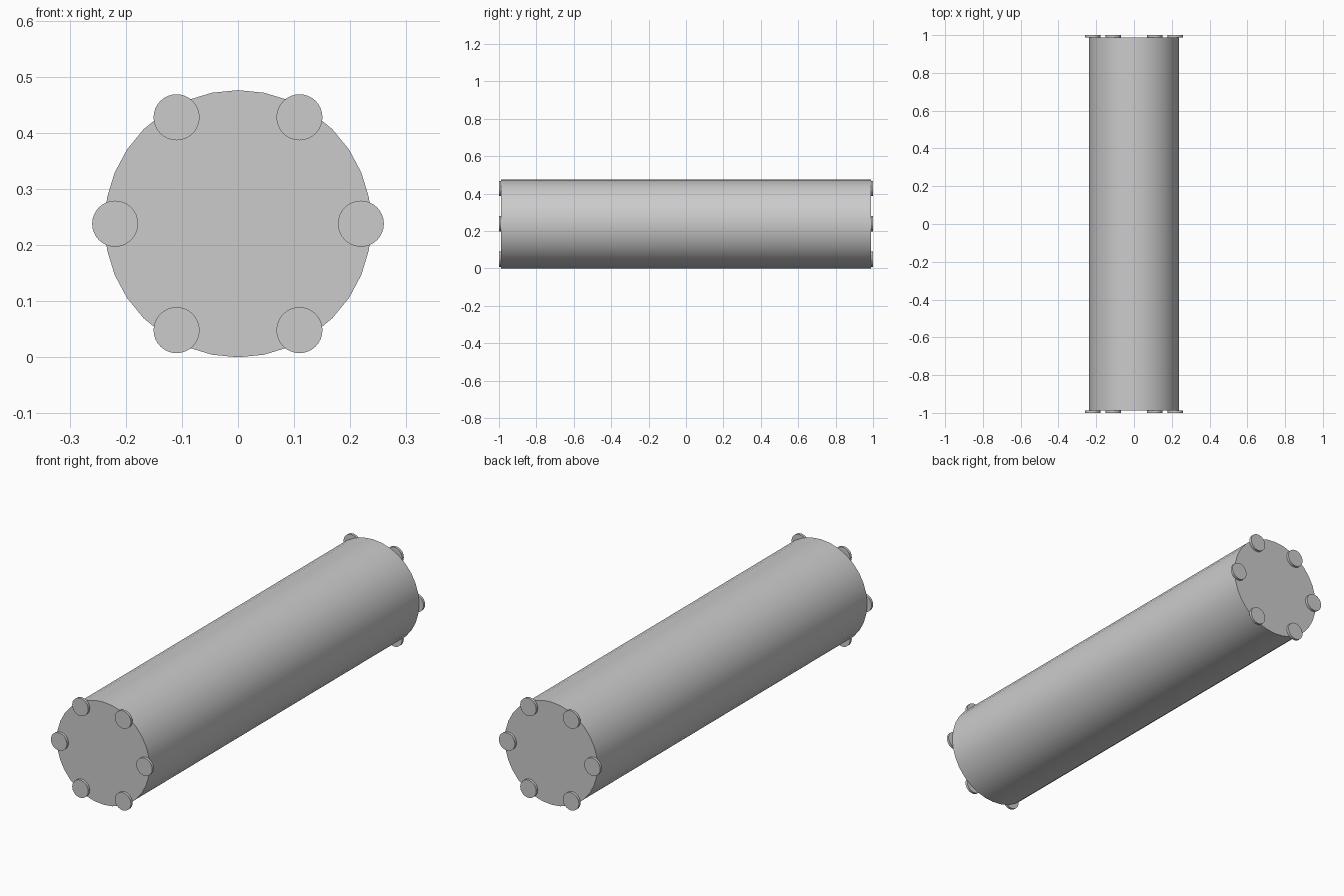
import bpy
import math

if "Cube" in bpy.data.objects:
    bpy.data.objects.remove(bpy.data.objects["Cube"], do_unlink=True)

RADIUS = 0.238       # body radius, also the height of its axis
BODY_HALF = 0.988    # half length of the body
PAD_RADIUS = 0.041
PAD_RING = 0.219     # distance of the pads from the axis
PAD_COUNT = 6

grey = bpy.data.materials.new("light_grey")
grey.use_nodes = True
colour = (0.6, 0.6, 0.6, 1.0)
grey.diffuse_color = colour
grey.node_tree.nodes["Principled BSDF"].inputs["Base Color"].default_value = colour


def cylinder_along_y(name, radius, y0, y1, x, z):
    """Capped 32-sided cylinder running from y0 to y1."""
    bpy.ops.mesh.primitive_cylinder_add(
        vertices=32, radius=radius, depth=y1 - y0,
        location=(x, (y0 + y1) / 2, z), rotation=(math.pi / 2, 0, 0))
    obj = bpy.context.object
    obj.name = name
    obj.data.materials.append(grey)
    bpy.ops.object.shade_smooth_by_angle(angle=math.radians(30))
    return obj


# Long body
cylinder_along_y("body", RADIUS, -BODY_HALF, BODY_HALF, 0, RADIUS)

# Ring of small round pads on each end
for end, y0, y1 in (("front", -1.0, -BODY_HALF), ("back", BODY_HALF, 1.0)):
    for i in range(PAD_COUNT):
        a = 2 * math.pi * i / PAD_COUNT
        cylinder_along_y(f"{end}_pad_{i + 1}", PAD_RADIUS, y0, y1,
                         PAD_RING * math.cos(a), RADIUS + PAD_RING * math.sin(a))
